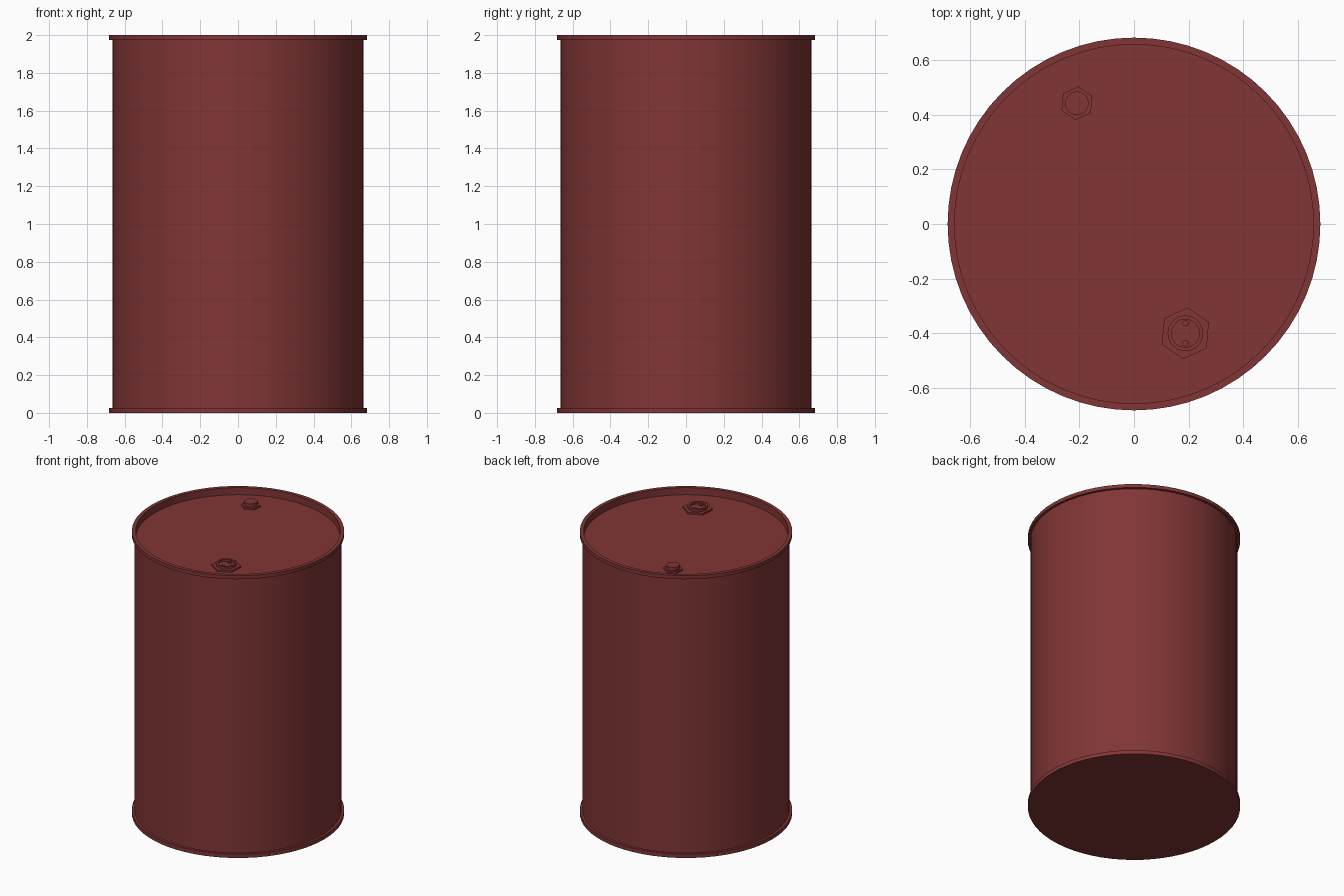
import bpy, bmesh, math

if "Cube" in bpy.data.objects:
    bpy.data.objects.remove(bpy.data.objects["Cube"])

paint = bpy.data.materials.new("red_paint")
paint.diffuse_color = (0.22, 0.036, 0.036, 1)
paint.use_nodes = True
paint.node_tree.nodes["Principled BSDF"].inputs["Base Color"].default_value = paint.diffuse_color


def lathe(name, profile, sides, loc=(0, 0, 0), turn=0.0, smooth=True):
    """Revolve (radius, height) points round z; radius 0 closes an end."""
    bm = bmesh.new()
    rings = []
    for r, z in profile:
        if r == 0:
            rings.append([bm.verts.new((0, 0, z))] * sides)
        else:
            angles = [turn + 2 * math.pi * i / sides for i in range(sides)]
            rings.append([bm.verts.new((r * math.cos(a), r * math.sin(a), z)) for a in angles])
    for low, high in zip(rings, rings[1:]):
        for i in range(sides):
            j = (i + 1) % sides
            corners = list(dict.fromkeys((low[i], low[j], high[j], high[i])))
            bm.faces.new(corners)
    bmesh.ops.recalc_face_normals(bm, faces=bm.faces)
    mesh = bpy.data.meshes.new(name)
    bm.to_mesh(mesh)
    bm.free()
    obj = bpy.data.objects.new(name, mesh)
    obj.location = loc
    mesh.materials.append(paint)
    bpy.context.collection.objects.link(obj)
    if smooth:
        bpy.ops.object.select_all(action='DESELECT')
        obj.select_set(True)
        bpy.context.view_layer.objects.active = obj
        bpy.ops.object.shade_smooth_by_angle(angle=math.radians(30))
    return obj


LID = 1.95

# Drum shell: flat base, bottom and top rims, recessed lid
lathe("drum_body", [(0, 0), (0.682, 0), (0.682, 0.027), (0.665, 0.027),
                    (0.665, 1.975), (0.682, 1.975), (0.682, 2.0),
                    (0.657, 2.0), (0.657, LID), (0, LID)], 64)

# Large bung: hexagonal flange with a recessed round plug
big = (0.188, -0.40, LID)
lathe("large_bung_flange", [(0, -0.005), (0.095, -0.005), (0.095, 0.012), (0, 0.012)],
      6, big, math.radians(25), smooth=False)
lathe("large_bung_plug", [(0, 0), (0.065, 0), (0.065, 0.028), (0.051, 0.028),
                          (0.051, 0.014), (0, 0.014)], 32, big)

# Small bung: hexagonal flange with a solid round cap
small = (-0.209, 0.442, LID)
lathe("small_bung_flange", [(0, -0.005), (0.062, -0.005), (0.062, 0.012), (0, 0.012)],
      6, small, math.radians(25), smooth=False)
lathe("small_bung_cap", [(0, 0), (0.043, 0), (0.043, 0.036), (0, 0.036)], 24, small)

# Grip lugs inside the large plug
for side in (-1, 1):
    lathe("plug_lug", [(0, 0.01), (0.012, 0.01), (0.012, 0.022), (0, 0.022)], 8,
          (big[0], big[1] + side * 0.037, LID))
